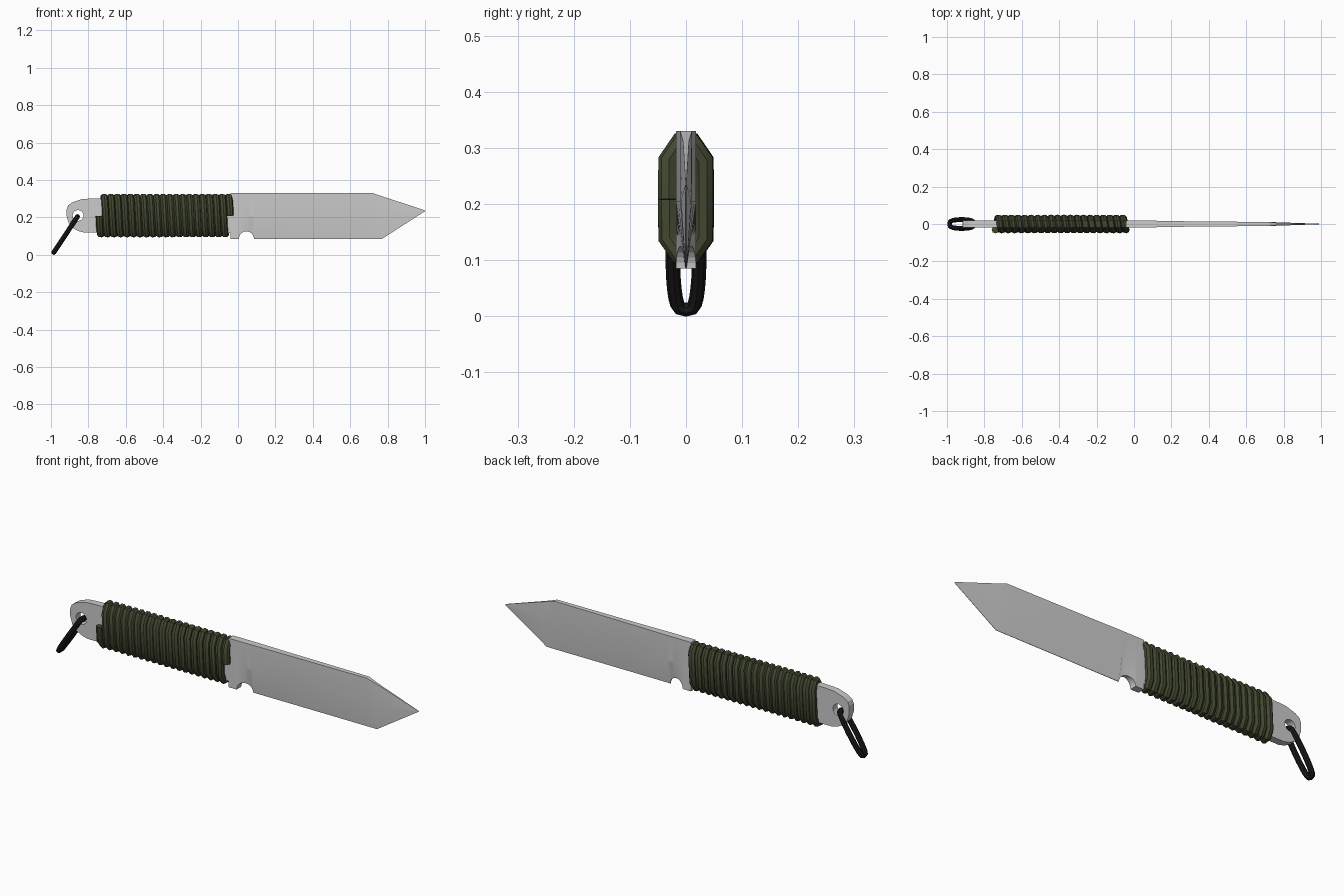
import bpy, bmesh
from math import sin, cos, pi, sqrt, copysign
from mathutils import Vector

if "Cube" in bpy.data.objects:
    bpy.data.objects.remove(bpy.data.objects["Cube"])


def material(name, rgb):
    m = bpy.data.materials.new(name)
    m.diffuse_color = (*rgb, 1)
    m.use_nodes = True
    m.node_tree.nodes["Principled BSDF"].inputs["Base Color"].default_value = m.diffuse_color
    return m


def finish(name, bm):
    bmesh.ops.recalc_face_normals(bm, faces=bm.faces)
    me = bpy.data.meshes.new(name)
    bm.to_mesh(me)
    bm.free()
    ob = bpy.data.objects.new(name, me)
    bpy.context.collection.objects.link(ob)
    return ob


def select(ob):
    bpy.ops.object.select_all(action='DESELECT')
    bpy.context.view_layer.objects.active = ob
    ob.select_set(True)


def cord(name, pts, radius, mat, closed=False):
    cu = bpy.data.curves.new(name, 'CURVE')
    cu.dimensions = '3D'
    cu.bevel_depth = radius
    cu.bevel_resolution = 2
    cu.use_fill_caps = not closed
    sp = cu.splines.new('POLY')
    sp.points.add(len(pts) - 1)
    for p, co in zip(sp.points, pts):
        p.co = (*co, 1)
    sp.use_cyclic_u = closed
    ob = bpy.data.objects.new(name, cu)
    bpy.context.collection.objects.link(ob)
    select(ob)
    bpy.ops.object.convert(target='MESH')
    ob = bpy.context.object
    ob.data.materials.clear()
    ob.data.materials.append(mat)
    bpy.ops.object.shade_smooth_by_angle(angle=0.7)
    return ob


olive = material("olive_cord", (0.055, 0.065, 0.03))
black = material("black_cord", (0.01, 0.01, 0.01))

# Blade: stations along x of (x, spine z, ridge z, edge z, body half thickness, edge half thickness)
stations = [(-0.04, .33, .205, .085, .018, .018)]
for i in range(13):
    a = pi - pi * i / 12
    x = .045 + .04 * cos(a)
    f = i / 12
    s = f * f * (3 - 2 * f)
    stations.append((x, .33, .205, .085 + .04 * sin(a), .018, .018 - .0165 * s))
stations += [
    (.28, .33, .205, .085, .0145, .001),
    (.72, .33, .205, .085, .0105, .001),
    (.77, .313, .207, .085, .009, .001),
    (1.0, .237, .235, .233, .001, .0005),
]
bm = bmesh.new()
rings = []
for x, top, mid, low, t, e in stations:
    spine = t if x <= .72 else t * .6
    half = [(spine, top), (t, mid), (e, low)]
    loop = half + [(-y, z) for y, z in reversed(half)]
    rings.append([bm.verts.new((x, y, z)) for y, z in loop])
for a, b in zip(rings, rings[1:]):
    for i in range(6):
        j = (i + 1) % 6
        bm.faces.new((a[i], a[j], b[j], b[i]))
bm.faces.new(rings[0])
bm.faces.new(rings[-1])
blade = finish("blade", bm)
select(blade)
bpy.ops.object.shade_smooth_by_angle(angle=0.15)

# Tang with rounded pommel end
outline = [(-.03, .305), (-.735, .302), (-.80, .300), (-.835, .297), (-.885, .281), (-.908, .265),
           (-.916, .245), (-.916, .205), (-.905, .17), (-.885, .145), (-.855, .127),
           (-.82, .118), (-.735, .118), (-.03, .115)]
bm = bmesh.new()
face = bm.faces.new([bm.verts.new((x, -.018, z)) for x, z in outline])
ext = bmesh.ops.extrude_face_region(bm, geom=[face])
bmesh.ops.translate(bm, vec=(0, .036, 0),
                    verts=[v for v in ext['geom'] if isinstance(v, bmesh.types.BMVert)])
tang = finish("tang", bm)

# Lanyard hole
bpy.ops.mesh.primitive_cylinder_add(vertices=20, radius=.029, depth=.2,
                                    location=(-.855, 0, .21), rotation=(pi / 2, 0, 0))
cutter = bpy.context.object
cutter.name = "hole_cutter"
mod = tang.modifiers.new("hole", 'BOOLEAN')
mod.operation = 'DIFFERENCE'
mod.solver = 'EXACT'
mod.object = cutter
select(tang)
bpy.ops.object.modifier_apply(modifier="hole")
bpy.data.objects.remove(cutter)

# Handle wrap: one cord wound as a flattened helix
section = [(-.031, .208), (-.031, .14), (-.011, .110), (.011, .110), (.031, .14),
           (.031, .208), (.031, .278), (.011, .309), (-.011, .309), (-.031, .278)]
turns, x0, x1 = 20, -.742, -.042
n = turns * len(section)
cord("handle_wrap", [(x0 + (x1 - x0) * k / n, *section[k % len(section)]) for k in range(n + 1)],
     .019, olive)

# Lanyard loop hanging through the hole
top, bottom = Vector((-.858, 0, .204)), Vector((-.985, 0, .012))
mid, axis = (top + bottom) / 2, (top - bottom) / 2
ring = []
for i in range(28):
    a = 2 * pi * i / 28
    c, s = cos(a), sin(a)
    ring.append(mid + axis * c + Vector((0, .0235 * copysign(sqrt(abs(s)), s), 0)))
cord("lanyard_loop", ring, .013, black, closed=True)
